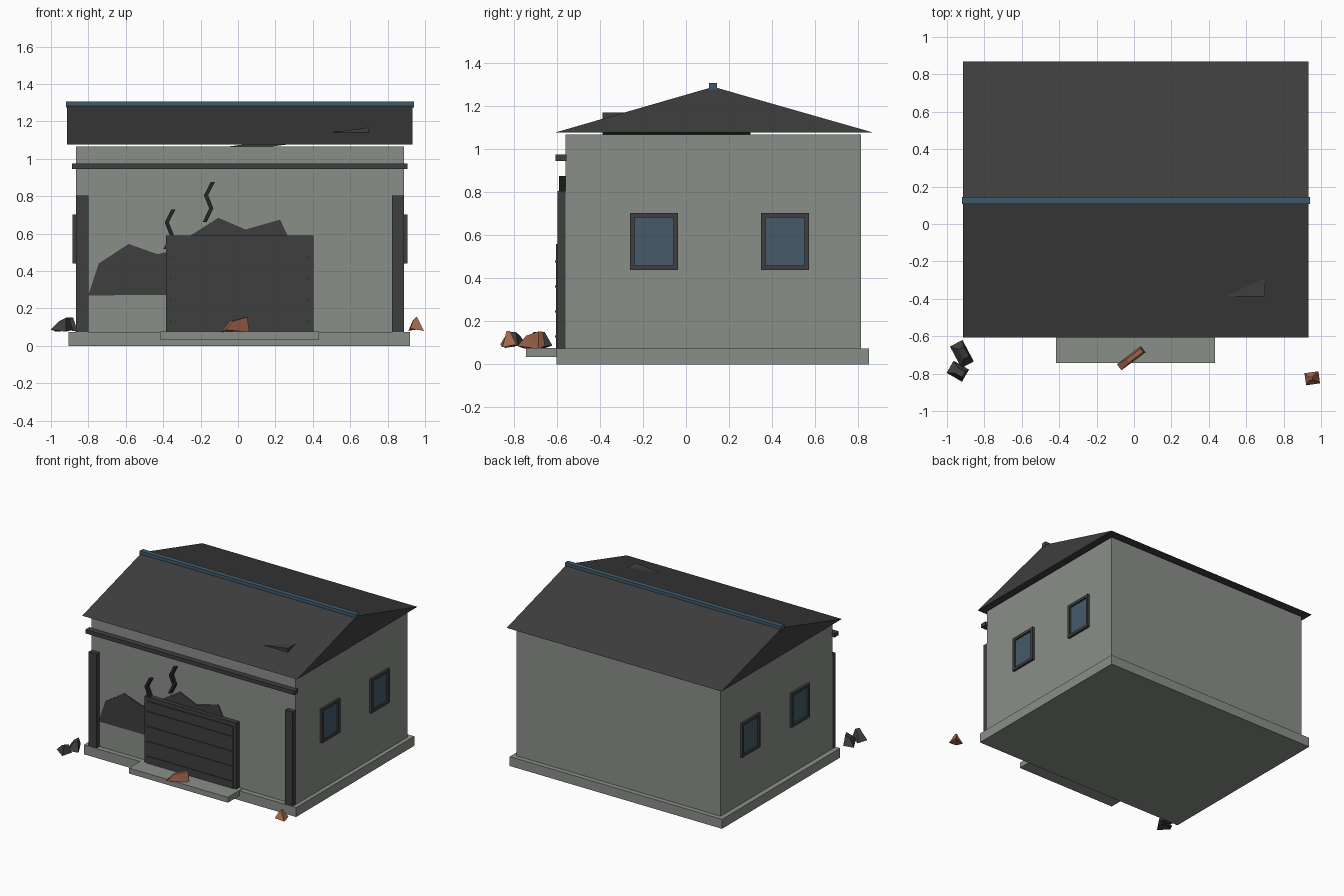
import bpy, bmesh, math
from mathutils import Vector, Matrix

cube = bpy.data.objects.get("Cube")
if cube:
    bpy.data.objects.remove(cube, do_unlink=True)


def material(name, hexcode):
    srgb = [int(hexcode[i:i + 2], 16) / 255 for i in (0, 2, 4)]
    rgba = [c / 12.92 if c < 0.04 else ((c + 0.055) / 1.055) ** 2.4 for c in srgb] + [1]
    mat = bpy.data.materials.new(name)
    mat.use_nodes = True
    mat.diffuse_color = rgba
    mat.node_tree.nodes["Principled BSDF"].inputs["Base Color"].default_value = rgba
    return mat


concrete = material("concrete", "8A8F89")
charcoal = material("charcoal", "3E3E3E")
soot = material("soot black", "262626")
glass = material("blue glass", "465A6A")
ridge_blue = material("ridge blue", "405A6C")
brick = material("brick", "A5674D")


def finish(name, bm, mat):
    bmesh.ops.recalc_face_normals(bm, faces=bm.faces)
    mesh = bpy.data.meshes.new(name)
    bm.to_mesh(mesh)
    bm.free()
    mesh.materials.append(mat)
    obj = bpy.data.objects.new(name, mesh)
    bpy.context.collection.objects.link(obj)
    return obj


def box(name, x, y, z, mat):
    """Box from (min, max) ranges on each axis."""
    bm = bmesh.new()
    bmesh.ops.create_cube(bm, size=1)
    for v in bm.verts:
        v.co = [(a + b) / 2 + c * (b - a) for c, (a, b) in zip(v.co, (x, y, z))]
    return finish(name, bm, mat)


def prism(name, profile, start, end, mat, along="y"):
    """Extrude a profile along y (points are x, z) or along x (points are y, z)."""
    bm = bmesh.new()
    place = (lambda a, b: (a, start, b)) if along == "y" else (lambda a, b: (start, a, b))
    face = bm.faces.new([bm.verts.new(place(a, b)) for a, b in profile])
    out = bmesh.ops.extrude_face_region(bm, geom=[face])
    d = end - start
    step = Vector((0, d, 0)) if along == "y" else Vector((d, 0, 0))
    bmesh.ops.translate(bm, vec=step, verts=[g for g in out["geom"] if isinstance(g, bmesh.types.BMVert)])
    return finish(name, bm, mat)


def rock(name, centre, size, angle, mat, top=0.45, lean=0.15):
    """Tapered angular chunk with a leaning top."""
    bm = bmesh.new()
    bmesh.ops.create_cube(bm, size=1)
    for v in bm.verts:
        if v.co.z > 0:
            v.co.z -= 0.25 if v.co.x < 0 else 0
            v.co.x = v.co.x * top + lean
            v.co.y *= top
        elif v.co.x * v.co.y > 0:
            v.co.z += 0.15
        v.co = Vector([c * s for c, s in zip(v.co, size)])
    bmesh.ops.triangulate(bm, faces=bm.faces)
    bmesh.ops.transform(bm, verts=bm.verts,
                        matrix=Matrix.Translation(centre) @ Matrix.Rotation(math.radians(angle), 4, "Z"))
    return finish(name, bm, mat)


# Building shell
box("foundation", (-0.905, 0.92), (-0.6, 0.85), (0, 0.073), concrete)
box("walls", (-0.866, 0.888), (-0.56, 0.812), (0.073, 1.066), concrete)
box("front_step", (-0.417, 0.433), (-0.742, -0.56), (0.035, 0.077), concrete)

# Roof, ridge and the broken slab lodged in it
prism("roof", [(-0.607, 1.076), (0.868, 1.076), (0.127, 1.288)], -0.914, 0.934, charcoal, "x")
box("ridge_cap", (-0.92, 0.94), (0.107, 0.145), (1.275, 1.306), ridge_blue)
prism("broken_roof_slab", [(-0.05, 1.066), (0.18, 1.066), (0.7, 1.13), (0.7, 1.168)], -0.387, 0.3, charcoal)

# Front band and corner posts
box("front_band", (-0.888, 0.906), (-0.605, -0.555), (0.945, 0.975), charcoal)
for side, x in (("right", (-0.866, -0.8)), ("left", (0.823, 0.888))):
    box("corner_post_" + side, x, (-0.597, -0.555), (0.073, 0.805), charcoal)

# Roller door
box("door_frame", (-0.385, 0.403), (-0.597, -0.555), (0.077, 0.59), charcoal)
box("door_panel", (-0.36, 0.378), (-0.603, -0.59), (0.077, 0.558), charcoal)
for i in range(4):
    z = 0.13 + i * 0.116
    box("door_rib_%d" % i, (-0.36, 0.378), (-0.608, -0.6), (z - 0.005, z + 0.005), charcoal)

# Side windows
for side, wall, sign in (("left", 0.888, 1), ("right", -0.866, -1)):
    def out(a, b):
        return tuple(sorted((wall + sign * a, wall + sign * b)))
    for n, y in (("front", -0.149), ("back", 0.459)):
        tag = "window_%s_%s" % (side, n)
        box(tag + "_glass", out(-0.01, 0.005), (y - 0.1, y + 0.1), (0.45, 0.69), glass)
        for k, s in (("a", -1), ("b", 1)):
            ys = sorted((y + s * 0.09, y + s * 0.111))
            zs = sorted((0.571 + s * 0.111, 0.571 + s * 0.132))
            box(tag + "_jamb_" + k, out(-0.01, 0.018), ys, (0.439, 0.703), charcoal)
            box(tag + "_rail_" + k, out(-0.01, 0.018), (y - 0.09, y + 0.09), zs, charcoal)

# Scorched patches on the front wall
prism("scorch_left", [(-0.8, 0.27), (-0.745, 0.44), (-0.585, 0.545), (-0.43, 0.49),
                      (-0.3, 0.52), (-0.3, 0.272)], -0.567, -0.559, charcoal)
prism("scorch_above_door", [(-0.27, 0.58), (-0.105, 0.685), (0.04, 0.622), (0.225, 0.675),
                            (0.27, 0.58)], -0.567, -0.559, charcoal)

# Zigzag cracks
for name, x, z in (("crack_low", -0.345, 0.73), ("crack_high", -0.135, 0.875)):
    path = [(x, z), (x - 0.036, z - 0.07), (x - 0.008, z - 0.14), (x - 0.042, z - 0.212)]
    w = 0.011
    prism(name, [(a - w, b) for a, b in path] + [(a + w, b) for a, b in reversed(path)],
          -0.59, -0.559, soot)

# Rubble
rock("dark_rubble_a", (-0.92, -0.695, 0.113), (0.075, 0.13, 0.075), 28, charcoal)
rock("dark_rubble_b", (-0.942, -0.787, 0.113), (0.095, 0.075, 0.075), -30, charcoal)
rock("brick_rubble_step", (-0.015, -0.718, 0.113), (0.16, 0.04, 0.08), 37, brick, 0.6)
rock("brick_rubble_left", (0.953, -0.825, 0.118), (0.075, 0.065, 0.075), 8, brick, 0.25, -0.1)
